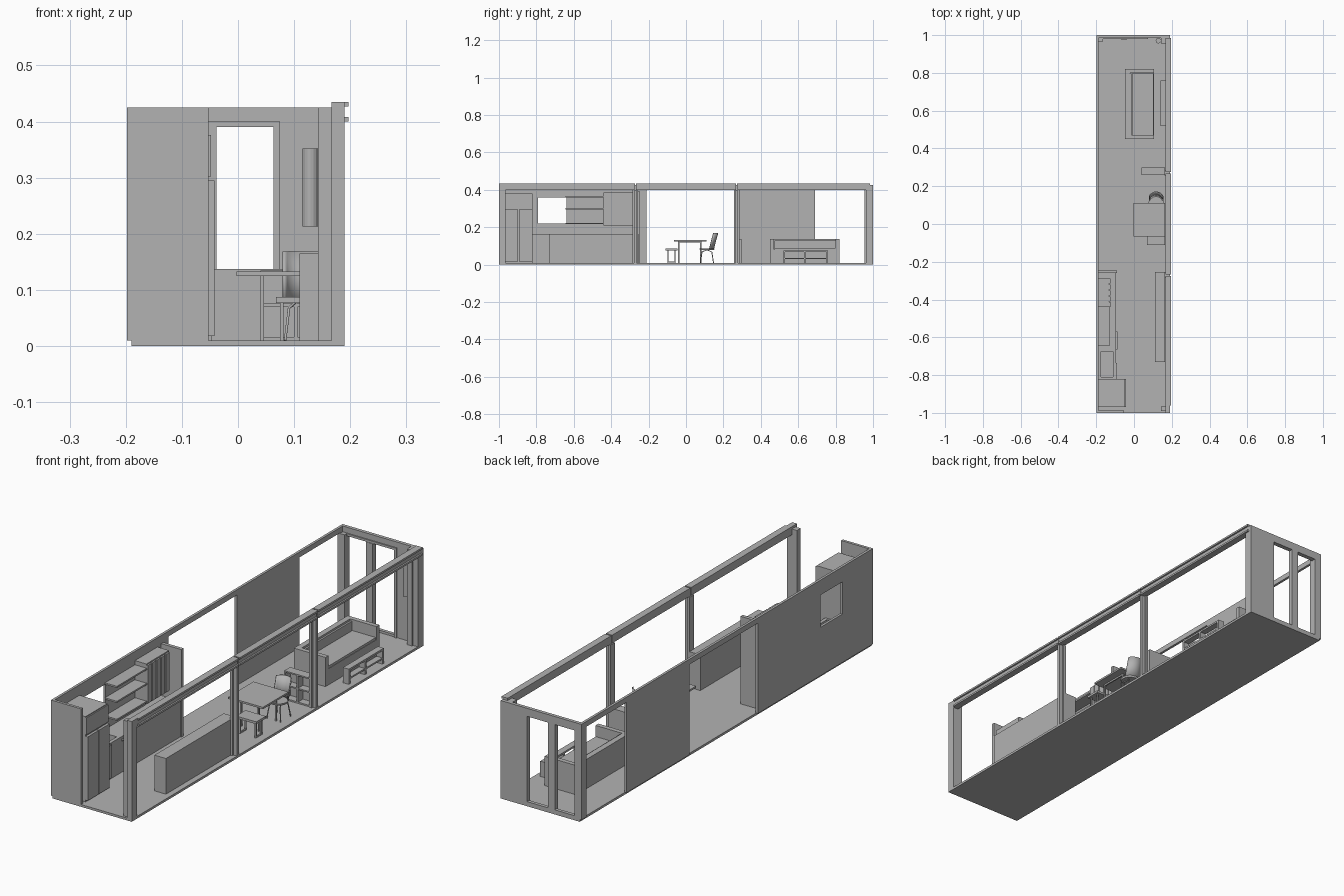
import bpy, bmesh, math
from mathutils import Matrix, Vector

if "Cube" in bpy.data.objects:
    bpy.data.objects.remove(bpy.data.objects["Cube"], do_unlink=True)

grey = bpy.data.materials.new("plain grey")
grey.use_nodes = True
grey.diffuse_color = (0.45, 0.45, 0.45, 1)
grey.node_tree.nodes["Principled BSDF"].inputs["Base Color"].default_value = (0.45, 0.45, 0.45, 1)


def finish(name, bm):
    mesh = bpy.data.meshes.new(name)
    bmesh.ops.recalc_face_normals(bm, faces=bm.faces)
    bm.to_mesh(mesh)
    bm.free()
    mesh.materials.append(grey)
    ob = bpy.data.objects.new(name, mesh)
    bpy.context.scene.collection.objects.link(ob)
    return ob


def boxes(name, *ranges):
    """One object from boxes, each given as x0, x1, y0, y1, z0, z1."""
    bm = bmesh.new()
    for r in ranges:
        lo, hi = Vector(r[0::2]), Vector(r[1::2])
        m = Matrix.Translation((lo + hi) / 2) @ Matrix.Diagonal((*(hi - lo), 1))
        bmesh.ops.create_cube(bm, size=1, matrix=m)
    return finish(name, bm)


def cut(ob, *ranges):
    """Cut box shaped openings through an object."""
    for r in ranges:
        cutter = boxes("cutter", r)
        cutter.hide_render = True
        mod = ob.modifiers.new("opening", 'BOOLEAN')
        mod.object, mod.operation, mod.solver = cutter, 'DIFFERENCE', 'EXACT'
        deps = bpy.context.evaluated_depsgraph_get()
        deps.update()
        ob.data = bpy.data.meshes.new_from_object(ob.evaluated_get(deps))
        ob.modifiers.clear()
        bpy.data.objects.remove(cutter, do_unlink=True)


def tube(name, radius, *paths):
    curve = bpy.data.curves.new(name, 'CURVE')
    curve.dimensions = '3D'
    curve.bevel_depth, curve.bevel_resolution, curve.use_fill_caps = radius, 1, True
    for path in paths:
        s = curve.splines.new('POLY')
        s.points.add(len(path) - 1)
        for p, co in zip(s.points, path):
            p.co = (*co, 1)
    curve.materials.append(grey)
    bpy.context.scene.collection.objects.link(bpy.data.objects.new(name, curve))


F = 0.01      # floor level
TOP = 0.425   # wall top

# Shell: floor, long wall with openings, end walls
boxes("floor", (-0.19, 0.19, -1, 1, 0, F))
wall = boxes("long_wall", (-0.198, -0.187, -1, 1, F, TOP))
cut(wall, (-0.3, -0.1, -0.79, -0.64, 0.22, 0.36),
    (-0.3, -0.1, -0.21, 0.26, -0.1, 0.402),
    (-0.3, -0.1, 0.69, 0.965, -0.1, 0.402))
boxes("front_end_panel", (-0.187, -0.053, -1, -0.988, F, TOP))
end = boxes("back_end_wall", (-0.187, 0.19, 0.985, 1, F, TOP))
cut(end, (-0.165, -0.07, 0.9, 1.1, 0.02, 0.39), (-0.038, 0.063, 0.9, 1.1, 0.02, 0.39))
boxes("back_door_frame",
      (0.063, 0.075, 0.98, 0.985, F, 0.4), (-0.175, 0.063, 0.98, 0.985, 0.39, 0.4),
      (-0.07, -0.038, 0.978, 0.985, F, 0.39), (-0.187, -0.165, 0.965, 0.985, F, 0.4))

# Open side: posts, top beam in three spans, outer rails
boxes("corner_posts",
      (0.167, 0.19, -1, -0.965, F, TOP), (0.143, 0.167, -0.99, -0.965, F, TOP),
      (0.167, 0.19, 0.962, 0.985, F, TOP), (0.143, 0.167, 0.955, 0.985, F, TOP))
for y in (-0.272, 0.272):
    boxes("middle_post", (0.168, 0.19, y - 0.007, y + 0.007, F, 0.4),
          (0.162, 0.174, y - 0.015, y + 0.015, F, 0.4))
for y0, y1 in ((-1, -0.274), (-0.268, 0.268), (0.274, 0.985)):
    a = max(y0, -0.96)
    boxes("top_beam", (0.167, 0.19, y0, y1, 0.4, 0.435),
          (0.19, 0.197, a, y1, 0.427, 0.435), (0.19, 0.197, a, y1, 0.4, 0.408))

# Tall cabinet by the front end
boxes("tall_cabinet", (-0.187, -0.053, -0.97, -0.82, F, 0.38))
boxes("tall_cabinet_doors",
      (-0.053, -0.042, -0.97, -0.897, 0.018, 0.295), (-0.053, -0.042, -0.893, -0.82, 0.018, 0.295),
      (-0.053, -0.048, -0.97, -0.82, 0.302, 0.376))

# Kitchen counter with sink recess
counter = boxes("kitchen_counter", (-0.187, -0.095, -0.82, -0.26, F, 0.165))
cut(counter, (-0.175, -0.11, -0.81, -0.675, 0.13, 0.2))
boxes("counter_appliance", (-0.095, -0.09, -0.82, -0.735, 0.015, 0.16))
boxes("counter_handle", (-0.095, -0.087, -0.665, -0.57, 0.148, 0.153))
boxes("kitchen_partition", (-0.187, -0.09, -0.26, -0.245, F, 0.39))

# Wall shelves and upper cabinet with narrow doors
boxes("wall_shelves", *[(-0.187, -0.13, -0.645, -0.44, z, z + 0.007) for z in (0.217, 0.295, 0.36)])
boxes("upper_cabinet", (-0.187, -0.132, -0.44, -0.285, 0.21, 0.385))
n = 5
step = 0.155 / n
boxes("upper_cabinet_doors",
      *[(-0.132, -0.125, -0.44 + i * step, -0.44 + (i + 0.85) * step, 0.215, 0.38) for i in range(n)])

# Low sideboard on the open side
boxes("sideboard", (0.11, 0.165, -0.73, -0.255, F, 0.165))

# Dining table and bench
boxes("table_top", (-0.003, 0.165, -0.065, 0.11, 0.125, 0.133))
for x in (0.04, 0.125):
    boxes("table_frame", (x, x + 0.006, -0.042, -0.036, F, 0.125), (x, x + 0.006, 0.076, 0.082, F, 0.125),
          (x, x + 0.006, -0.036, 0.076, 0.118, 0.125))
boxes("bench", (0.068, 0.165, -0.11, -0.045, 0.077, 0.087),
      *[(x, x + 0.006, y, y + 0.006, F, 0.077) for x in (0.075, 0.15) for y in (-0.1, -0.062)],
      *[(x, x + 0.006, -0.1, -0.056, F, 0.016) for x in (0.075, 0.15)])

# Chair: rounded seat, curved back, tube legs
CX = 0.117
bm = bmesh.new()
bmesh.ops.create_cone(bm, cap_ends=True, segments=20, radius1=0.038, radius2=0.04, depth=0.008,
                      matrix=Matrix.Translation((CX, 0.112, 0.082)))
finish("chair_seat", bm)
bm = bmesh.new()
rows = []
for z, y in ((0.085, 0.108), (0.125, 0.118), (0.168, 0.13)):
    arc = [math.radians(25 + 130 * i / 10) for i in range(11)]
    rows.append([bm.verts.new((CX + 0.042 * math.cos(a), y + 0.042 * math.sin(a), z)) for a in arc])
for lo, hi in zip(rows, rows[1:]):
    for i in range(10):
        bm.faces.new((lo[i], lo[i + 1], hi[i + 1], hi[i]))
for f in bm.faces:
    f.smooth = True
back = finish("chair_back", bm)
back.modifiers.new("thickness", 'SOLIDIFY').thickness = 0.005
tube("chair_legs", 0.0025,
     *[[(CX + s * 0.012, 0.112, 0.08), (CX + s * 0.026, 0.112 + t * 0.026, 0.068),
        (CX + s * 0.033, 0.112 + t * 0.035, F)] for s in (-1, 1) for t in (-1, 1)])

# Low bookcase, open towards the table
boxes("bookcase", (0.04, 0.165, 0.294, 0.3, F, 0.135),
      *[(0.04, 0.165, 0.26, 0.294, z, z + 0.006) for z in (F, 0.07, 0.129)],
      *[(x, x + 0.006, 0.26, 0.294, 0.016, 0.129) for x in (0.04, 0.1, 0.159)])

# Sofa: base, back, arms, seat and back cushions
boxes("sofa_frame", (-0.047, 0.105, 0.45, 0.82, F, 0.08), (-0.047, -0.022, 0.45, 0.82, 0.08, 0.137),
      *[(-0.022, 0.105, y, y + 0.02, 0.08, 0.137) for y in (0.45, 0.8)])
boxes("sofa_cushions", (-0.01, 0.103, 0.472, 0.798, 0.08, 0.09), (-0.02, -0.012, 0.472, 0.798, 0.08, 0.13))

# Low open rack by the window
boxes("window_rack", (0.14, 0.168, 0.52, 0.76, 0.068, 0.076), (0.14, 0.168, 0.52, 0.76, 0.03, 0.037),
      *[(0.14, 0.168, y, y + 0.01, F, 0.068) for y in (0.52, 0.63, 0.75)])

# Hanging lamp column by the back wall
bm = bmesh.new()
bmesh.ops.create_cone(bm, cap_ends=True, segments=16, radius1=0.014, radius2=0.014, depth=0.139,
                      matrix=Matrix.Translation((0.129, 0.97, 0.2825)))
finish("lamp_column", bm)
